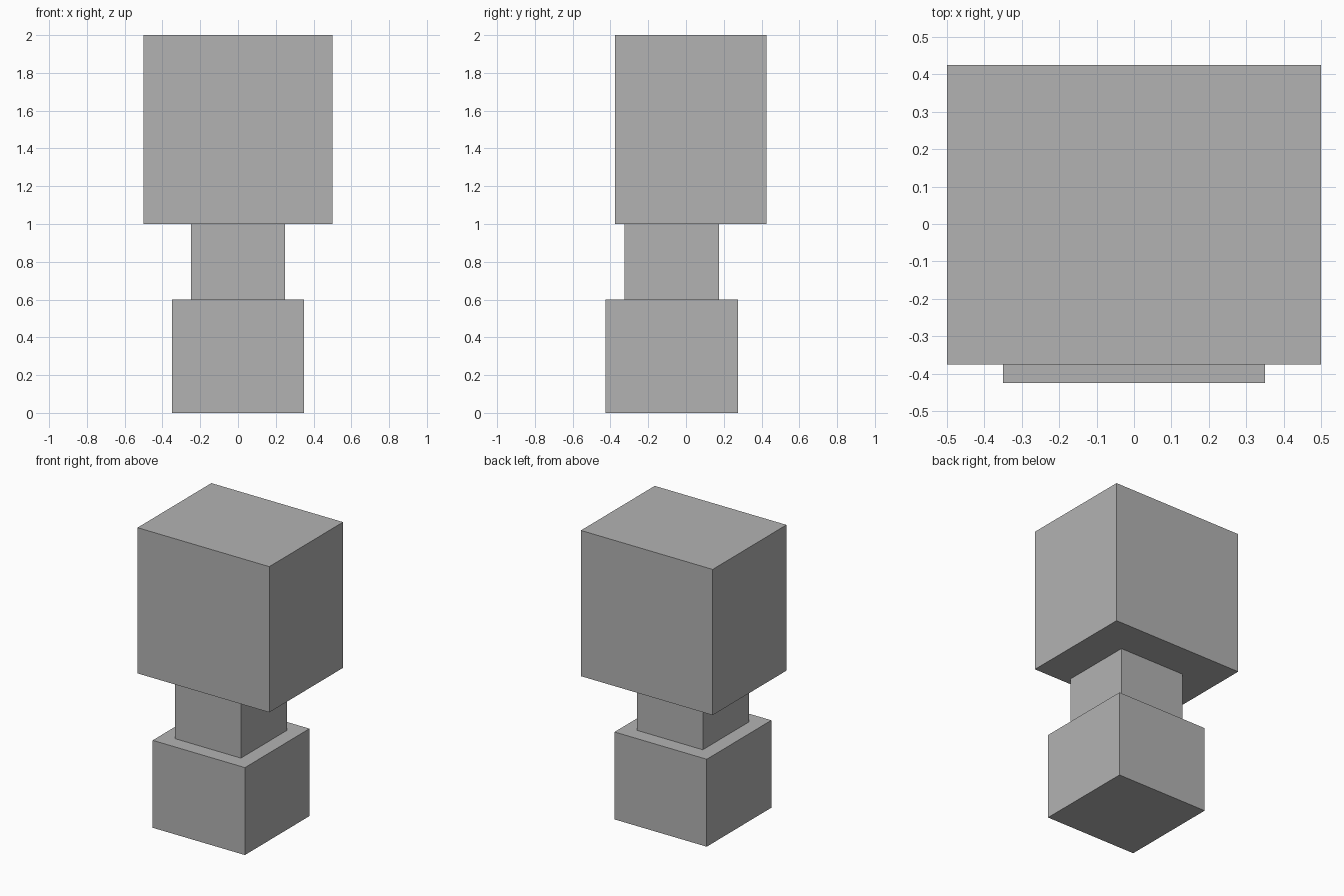
import bpy

if "Cube" in bpy.data.objects:
    bpy.data.objects.remove(bpy.data.objects["Cube"])

grey = bpy.data.materials.new("plain grey")
grey.diffuse_color = (0.45, 0.45, 0.45, 1)
grey.use_nodes = True
grey.node_tree.nodes["Principled BSDF"].inputs["Base Color"].default_value = grey.diffuse_color


def block(name, x, y, z):
    """Box spanning the given (min, max) range on each axis."""
    spans = (x, y, z)
    bpy.ops.mesh.primitive_cube_add(size=1, location=[(a + b) / 2 for a, b in spans])
    obj = bpy.context.object
    obj.name = name
    obj.scale = [b - a for a, b in spans]
    bpy.ops.object.transform_apply(location=False, rotation=False, scale=True)
    obj.data.materials.append(grey)
    return obj


# Wide foot, narrow neck and large head, stacked
block("base", (-0.35, 0.35), (-0.425, 0.275), (0, 0.6))
block("neck", (-0.25, 0.25), (-0.325, 0.175), (0.6, 1.0))
block("head", (-0.5, 0.5), (-0.375, 0.425), (1.0, 2.0))
